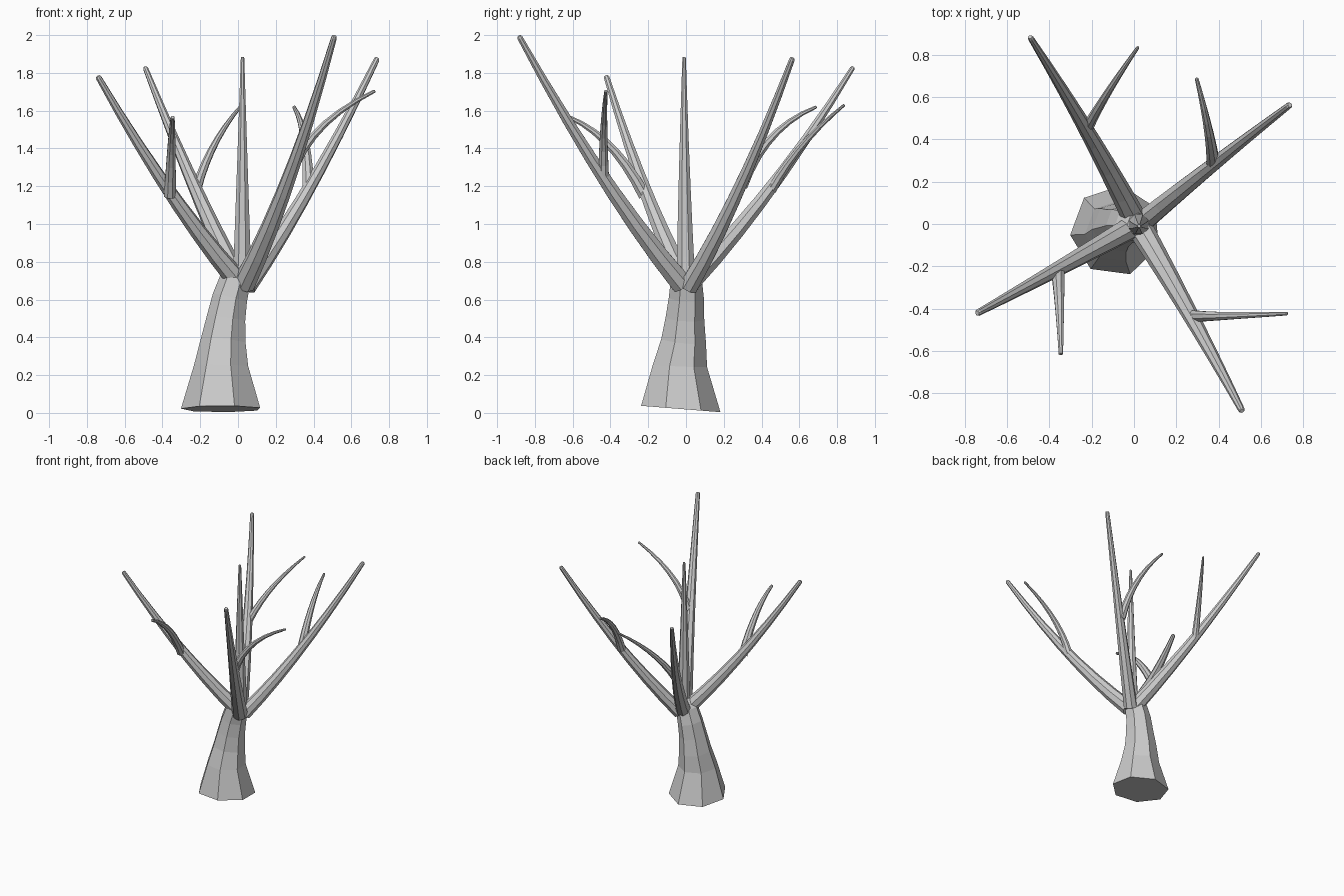
import bpy, bmesh
from math import cos, sin, pi, radians
from mathutils import Vector

cube = bpy.data.objects.get("Cube")
if cube:
    bpy.data.objects.remove(cube)

bark = bpy.data.materials.new("grey_bark")
bark.use_nodes = True
bark.diffuse_color = (0.6, 0.6, 0.6, 1)
bsdf = next(n for n in bark.node_tree.nodes if n.type == 'BSDF_PRINCIPLED')
bsdf.inputs["Base Color"].default_value = (0.6, 0.6, 0.6, 1)
bsdf.inputs["Roughness"].default_value = 0.9


def tube(name, path, radii, sides, phase=0.0, first_dir=None):
    """Flat-faced capped tube through the path points."""
    pts = [Vector(p) for p in path]
    last = len(pts) - 1
    bm = bmesh.new()
    rings = []
    for i, (p, r) in enumerate(zip(pts, radii)):
        t = (pts[min(i + 1, last)] - pts[max(i - 1, 0)]).normalized()
        if i == 0 and first_dir:
            t = Vector(first_dir).normalized()
        u = Vector((1, 0, 0))
        u = (u - t * u.dot(t)).normalized()
        v = t.cross(u)
        angles = [phase + 2 * pi * k / sides for k in range(sides)]
        rings.append([bm.verts.new(p + (u * cos(a) + v * sin(a)) * r) for a in angles])
    for a, b in zip(rings, rings[1:]):
        for k in range(sides):
            n = (k + 1) % sides
            bm.faces.new((a[k], a[n], b[n], b[k]))
    bm.faces.new(rings[0][::-1])
    bm.faces.new(rings[-1])
    mesh = bpy.data.meshes.new(name)
    bm.to_mesh(mesh)
    bm.free()
    mesh.materials.append(bark)
    bpy.context.collection.objects.link(bpy.data.objects.new(name, mesh))


def limb(name, start, middle, end, r0, r1, steps=7):
    """Tapered limb bending through a middle point, with a blunt rounded tip."""
    a, m, b = Vector(start), Vector(middle), Vector(end)
    c = 2 * m - (a + b) / 2
    ts = [i / steps for i in range(steps + 1)]
    path = [a * (1 - t) ** 2 + c * 2 * t * (1 - t) + b * t * t for t in ts]
    radii = [r0 + (r1 - r0) * t for t in ts]
    path.insert(-1, path[-1].lerp(path[-2], 0.04))
    radii.insert(-1, r1)
    radii[-1] = r1 * 0.7
    tube(name, path, radii, sides=8, phase=pi / 8)


# Leaning trunk with a flared, slightly tilted foot
tube("trunk",
     [(-0.086, -0.032, 0.021), (-0.085, -0.035, 0.25), (-0.075, -0.015, 0.38),
      (-0.06, -0.008, 0.5), (-0.04, 0, 0.61), (-0.01, 0, 0.71), (0.015, 0, 0.78)],
     [0.217, 0.148, 0.123, 0.106, 0.096, 0.085, 0.05],
     sides=7, phase=radians(31), first_dir=(0, 0.08, 1))

# Main branches
limb("centre_branch", (0.022, 0, 0.66), (0.023, -0.008, 1.25), (0.024, -0.01, 1.885), 0.055, 0.01)
limb("front_left_branch", (0.03, -0.02, 0.68), (0.272, -0.44, 1.25), (0.511, -0.884, 1.995), 0.06, 0.016)
limb("front_right_branch", (-0.01, -0.015, 0.71), (-0.368, -0.217, 1.18), (-0.742, -0.422, 1.782), 0.056, 0.016)
limb("back_right_branch", (0.005, 0.02, 0.69), (-0.227, 0.448, 1.19), (-0.492, 0.885, 1.83), 0.058, 0.014)
limb("back_left_branch", (0.045, 0.015, 0.67), (0.382, 0.287, 1.2), (0.738, 0.564, 1.878), 0.053, 0.016)

# Side twigs, one on each outer branch
limb("front_left_twig", (0.272, -0.436, 1.235), (0.43, -0.435, 1.5), (0.726, -0.424, 1.705), 0.031, 0.009)
limb("front_right_twig", (-0.36, -0.22, 1.15), (-0.352, -0.4, 1.41), (-0.346, -0.617, 1.565), 0.034, 0.011)
limb("back_right_twig", (-0.222, 0.452, 1.18), (-0.125, 0.62, 1.42), (0.02, 0.838, 1.63), 0.028, 0.008)
limb("back_left_twig", (0.373, 0.295, 1.2), (0.35, 0.455, 1.46), (0.296, 0.69, 1.62), 0.033, 0.009)
